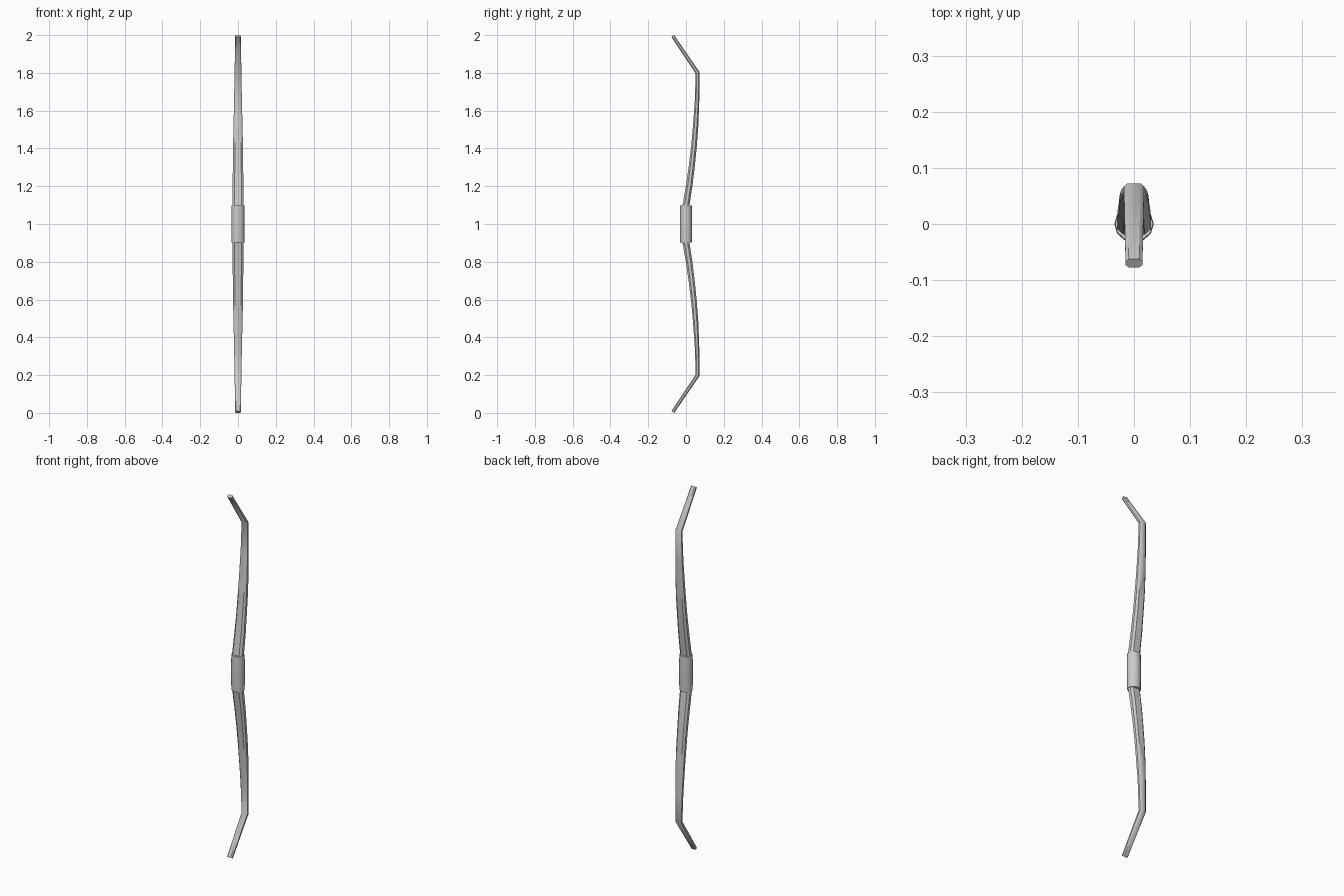
import bpy, bmesh, math
from mathutils import Vector

if "Cube" in bpy.data.objects:
    bpy.data.objects.remove(bpy.data.objects["Cube"])


def loft(name, rings):
    """Skin a list of equal-length vertex rings, capping both ends."""
    bm = bmesh.new()
    loops = [[bm.verts.new(p) for p in ring] for ring in rings]
    n = len(loops[0])
    for a, b in zip(loops, loops[1:]):
        for i in range(n):
            j = (i + 1) % n
            bm.faces.new((a[i], a[j], b[j], b[i]))
    bm.faces.new(loops[0][::-1])
    bm.faces.new(loops[-1])
    bmesh.ops.recalc_face_normals(bm, faces=bm.faces)
    mesh = bpy.data.meshes.new(name)
    bm.to_mesh(mesh)
    bm.free()
    obj = bpy.data.objects.new(name, mesh)
    bpy.context.collection.objects.link(obj)
    obj.location.z = 1.0
    bpy.ops.object.select_all(action='DESELECT')
    obj.select_set(True)
    bpy.context.view_layer.objects.active = obj
    bpy.ops.object.shade_smooth_by_angle(angle=math.radians(40))
    return obj


# Limb stations: y, height above bow centre, half width, half thickness
stations = [
    (-0.004, 0.07, 0.031, 0.019),
    (0.002, 0.11, 0.030, 0.018),
    (0.018, 0.21, 0.029, 0.017),
    (0.031, 0.31, 0.027, 0.016),
    (0.042, 0.41, 0.026, 0.015),
    (0.051, 0.52, 0.024, 0.014),
    (0.058, 0.64, 0.021, 0.012),
    (0.062, 0.80, 0.018, 0.011),
    (-0.070, 0.995, 0.015, 0.009),
]
# Chamfered octagonal section (width, thickness factors)
section = [(1, .45), (.62, 1), (-.62, 1), (-1, .45),
           (-1, -.45), (-.62, -1), (.62, -1), (1, -.45)]

# Rings follow the mitred direction of the limb path
path = [Vector((0, s[0], s[1])) for s in stations]
rings = []
for i, (y, z, w, t) in enumerate(stations):
    before = (path[i] - path[max(i - 1, 0)]).normalized()
    after = (path[min(i + 1, len(path) - 1)] - path[i]).normalized()
    d = (before + after).normalized()
    across = Vector((0, d.z, -d.y))
    rings.append([path[i] + Vector((w * u, 0, 0)) + across * (t * v) for u, v in section])

# Upper and lower recurved limbs
limbs = loft("bow_limbs", rings)
mirror = limbs.modifiers.new("mirror", 'MIRROR')
mirror.use_axis = (False, False, True)
mirror.use_mirror_merge = False

# Slightly barrelled grip sleeve
grip_profile = [(-0.098, 0.034, 0.031), (-0.05, 0.035, 0.033), (0, 0.035, 0.033),
                (0.05, 0.035, 0.033), (0.098, 0.034, 0.031)]
angles = [math.tau * k / 12 for k in range(12)]
loft("grip", [[(rx * math.cos(a), ry * math.sin(a), z) for a in angles]
              for z, rx, ry in grip_profile])
